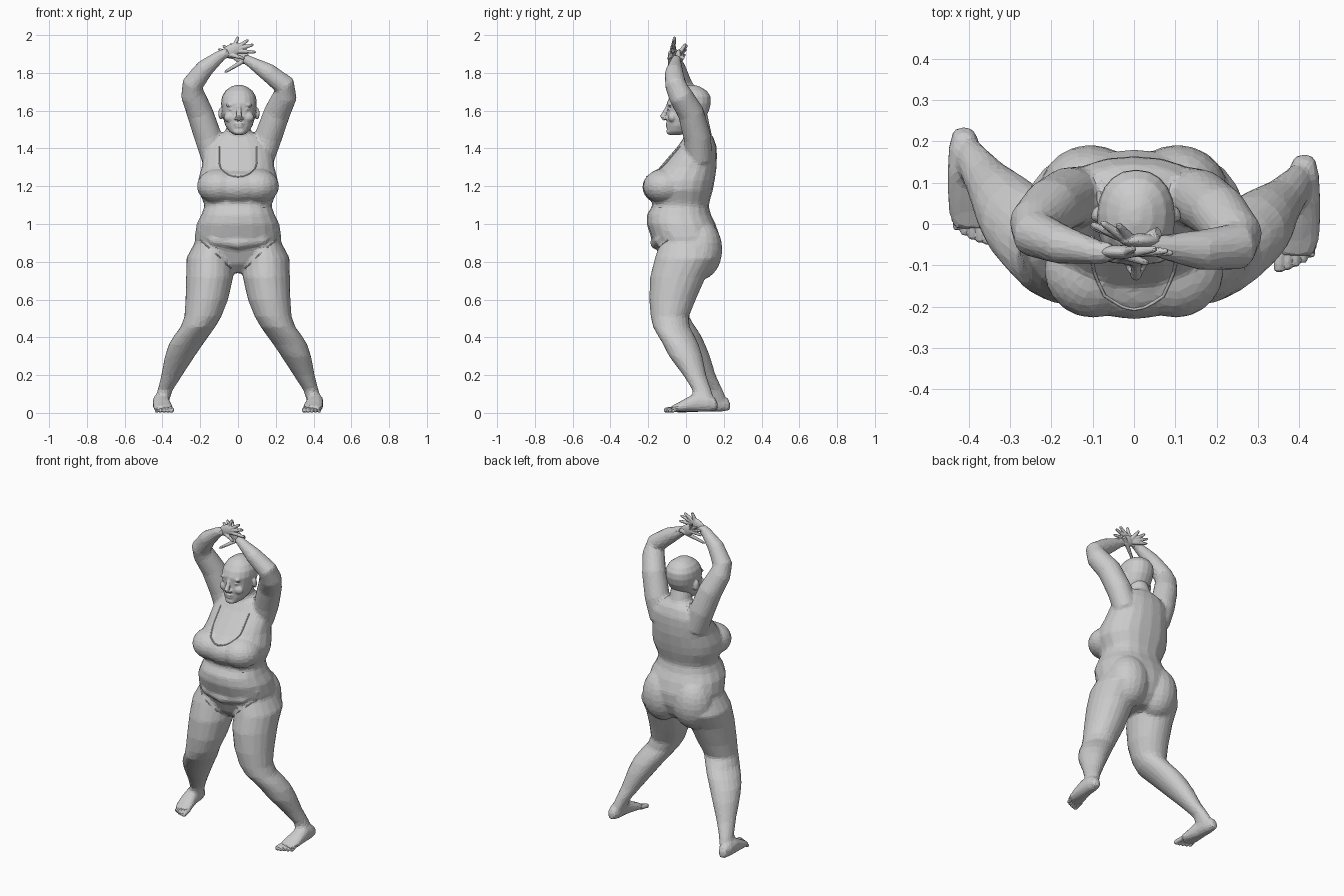
import bpy, bmesh, math
from mathutils import Vector, Matrix

SEG = 20


def loft(name, rings, power=2.0):
    """Closed skin over rings given as (centre, u axis, v axis)."""
    bm = bmesh.new()
    loops = []
    for c, u, v in rings:
        loop = []
        for i in range(SEG):
            a = 2 * math.pi * i / SEG
            ca, sa = math.cos(a), math.sin(a)
            p = math.copysign(abs(ca) ** (2 / power), ca)
            q = math.copysign(abs(sa) ** (2 / power), sa)
            loop.append(bm.verts.new(c + u * p + v * q))
        loops.append(loop)
    for a, b in zip(loops, loops[1:]):
        for i in range(SEG):
            j = (i + 1) % SEG
            bm.faces.new((a[i], a[j], b[j], b[i]))
    bm.faces.new(loops[0])
    bm.faces.new(loops[-1])
    return finish(name, bm)


def finish(name, bm):
    bmesh.ops.recalc_face_normals(bm, faces=bm.faces)
    me = bpy.data.meshes.new(name)
    bm.to_mesh(me)
    bm.free()
    ob = bpy.data.objects.new(name, me)
    bpy.context.collection.objects.link(ob)
    return ob


def stack(name, rows, power=2.0):
    """Horizontal rings: (z, centre x, half width, front y, back y)."""
    return loft(name, [(Vector((x, (f + b) / 2, z)), Vector((w, 0, 0)), Vector((0, (b - f) / 2, 0)))
                       for z, x, w, f, b in rows], power)


def tube(name, pts):
    """Round limb through (x, y, z, radius)."""
    ps = [Vector(p[:3]) for p in pts]
    u = (ps[1] - ps[0]).orthogonal()
    rings = []
    for i, p in enumerate(ps):
        t = (ps[min(i + 1, len(ps) - 1)] - ps[max(i - 1, 0)]).normalized()
        u = (u - t * u.dot(t)).normalized()
        rings.append((p, u * pts[i][3], t.cross(u) * pts[i][3]))
    return loft(name, rings)


def ball(name, loc, size, rot=(0, 0, 0)):
    bm = bmesh.new()
    bmesh.ops.create_uvsphere(bm, u_segments=20, v_segments=14, radius=1)
    m = Matrix.Translation(loc)
    for axis, a in zip("XYZ", rot):
        m = m @ Matrix.Rotation(a, 4, axis)
    bm.transform(m @ Matrix.Diagonal((*size, 1)))
    return finish(name, bm)


def fuse(name, parts, voxel, smooth, ratio):
    """Join parts into one skin, soften, then reduce to coarse facets."""
    bpy.ops.object.select_all(action='DESELECT')
    for p in parts:
        p.select_set(True)
    ob = parts[0]
    bpy.context.view_layer.objects.active = ob
    bpy.ops.object.join()
    ob.name = ob.data.name = name
    m = ob.modifiers.new("skin", 'REMESH')
    m.mode, m.voxel_size = 'VOXEL', voxel
    if smooth:
        m = ob.modifiers.new("soften", 'SMOOTH')
        m.factor, m.iterations = 0.5, smooth
    m = ob.modifiers.new("facets", 'DECIMATE')
    m.ratio = ratio
    for n in [m.name for m in ob.modifiers]:
        bpy.ops.object.modifier_apply(modifier=n)
    bpy.ops.object.shade_flat()
    return ob


# Torso, neck, bust, belly fold
body = [stack("torso", [
    (.74, 0, .06, -.07, .1), (.79, 0, .15, -.12, .15), (.86, 0, .225, -.15, .178),
    (.93, 0, .23, -.185, .18), (1.0, 0, .219, -.208, .157), (1.05, 0, .194, -.207, .132),
    (1.095, 0, .178, -.18, .12), (1.12, 0, .185, -.18, .125), (1.18, 0, .212, -.205, .142),
    (1.23, 0, .212, -.195, .152), (1.3, 0, .193, -.14, .162), (1.36, 0, .186, -.088, .164),
    (1.41, 0, .172, -.045, .162), (1.46, 0, .13, -.01, .145), (1.49, 0, .07, .01, .12)], 2.3),
    tube("neck", [(0, .07, 1.4, .08), (0, .055, 1.47, .068), (.005, .035, 1.56, .06)]),
    tube("belly_fold", [(-.2, -.08, .97, .02), (-.13, -.135, .915, .03), (0, -.155, .9, .035),
                        (.13, -.135, .915, .03), (.2, -.08, .97, .02)]),
    ball("bust_middle", (0, -.128, 1.195), (.16, .103, .088))]
for s in (-1, 1):
    body.append(ball("breast", (s * .1, -.112, 1.2), (.118, .116, .093)))
    body.append(ball("buttock", (s * .105, .075, .865), (.125, .117, .16)))

# Legs and feet: the two sides differ by how far back each foot is set
for s, k in ((1, 0), (-1, 1)):
    body.append(stack("leg", [
        (.92, s * .13, .09, -.13, .14), (.82, s * .148, .125, -.165, .165),
        (.72, s * .150, .125, -.19, .105), (.6, s * .165, .113, -.195, .052),
        (.51, s * .186, .098, -.187, .015), (.455, s * .212, .092, -.175, .02 + .03 * k),
        (.41, s * .245, .093, -.15 + .01 * k, .045 + .035 * k),
        (.36, s * .278, .09, -.12 + .02 * k, .068 + .035 * k),
        (.3, s * .308, .079, -.09 + .04 * k, .087 + .04 * k),
        (.2, s * .35, .056, -.015 + .05 * k, .107 + .05 * k),
        (.12, s * .386, .04, .035 + .06 * k, .135 + .06 * k),
        (.05, s * .408, .039, .03 + .065 * k, .155 + .065 * k)]))
    dy = .066 * k
    rows = [(.412, .168, .016, .032, .02), (.412, .155, .029, .042, .034), (.41, .115, .039, .05, .047),
            (.408, .055, .044, .053, .05), (.403, .005, .049, .04, .038), (.396, -.04, .053, .027, .025),
            (.39, -.077, .046, .018, .016)]
    body.append(loft("foot", [(Vector((s * x, y + dy, z + .003)), Vector((w, 0, 0)), Vector((0, 0, h)))
                              for x, y, w, z, h in rows], 2.2))

# Raised arms
body.append(tube("left_arm", [
    (-.12, .07, 1.34, .07), (-.158, .065, 1.46, .073), (-.202, .04, 1.59, .07),
    (-.24, .0, 1.685, .063), (-.24, -.025, 1.74, .057), (-.175, -.05, 1.825, .048),
    (-.09, -.068, 1.893, .03), (-.05, -.07, 1.912, .024)]))
body.append(tube("right_arm", [
    (.12, .07, 1.34, .07), (.16, .06, 1.46, .073), (.207, .025, 1.59, .07),
    (.249, -.03, 1.68, .064), (.247, -.055, 1.735, .057), (.16, -.063, 1.802, .049),
    (.07, -.055, 1.857, .03), (.03, -.048, 1.878, .024)]))
body = fuse("body", body, .0095, 5, .1)


def hem(name, pts, r):
    """Thin raised edge laid on the front of the body."""
    out = []
    for x, z in pts:
        hit, loc, n, _ = body.ray_cast(Vector((x, -1, z)), Vector((0, 1, 0)))
        if hit:
            out.append((*loc, r))
    if len(out) > 1:
        tube(name, out)


# Garment edges
arc = [math.radians(a) for a in range(180, 361, 15)]
hem("neckline", [(-.1, 1.41)] + [(.1 * math.cos(a), 1.33 + .08 * math.sin(a)) for a in arc] + [(.1, 1.41)], .004)
for s in (-1, 1):
    hem("brief_edge", [(s * .2, .915), (s * .16, .88), (s * .11, .835), (s * .06, .785), (s * .035, .765)], .004)

# Head and face
head = [stack("skull", [
    (1.472, .005, .025, -.088, -.03), (1.488, .005, .05, -.1, .03), (1.52, .005, .072, -.1, .07),
    (1.56, .005, .084, -.102, .1), (1.6, .005, .091, -.1, .122), (1.64, .005, .095, -.102, .132),
    (1.675, .005, .09, -.087, .13), (1.705, .005, .072, -.062, .11), (1.727, .005, .042, -.03, .075),
    (1.737, .005, .012, .0, .04)], 2.2),
    tube("nose", [(.005, -.09, 1.635, .01), (.005, -.106, 1.6, .012), (.005, -.124, 1.57, .015),
                  (.005, -.11, 1.552, .012)]),
    ball("upper_lip", (.005, -.099, 1.53), (.028, .009, .007)),
    ball("lower_lip", (.005, -.097, 1.516), (.024, .009, .008)),
    ball("chin", (.005, -.088, 1.49), (.03, .016, .018))]
for s in (-1, 1):
    head.append(ball("ear", (.005 + s * .096, .025, 1.585), (.012, .02, .032), (.15, 0, s * .4)))
    head.append(ball("nostril", (.005 + s * .014, -.106, 1.56), (.01, .012, .009)))
    head.append(ball("brow", (.005 + s * .038, -.085, 1.632), (.034, .011, .01), (0, s * .15, 0)))
    head.append(ball("eye", (.005 + s * .036, -.086, 1.607), (.018, .009, .009)))
    head.append(ball("cheek", (.005 + s * .045, -.072, 1.565), (.035, .024, .028)))
fuse("head", head, .0055, 3, .25)

# Hands: palm, four spread fingers and a thumb
hands = {
    "left_hand": ((-.035, -.068, 1.918), -.45, -.068, [
        (-.02, 1.935, 0, -.06, 1.992), (-.005, 1.935, .055, -.06, 1.975), (0, 1.927, .083, -.065, 1.95),
        (0, 1.915, .095, -.07, 1.91), (-.05, 1.9, .035, -.095, 1.875)]),
    "right_hand": ((.015, -.04, 1.885), .45, -.035, [
        (-.01, 1.905, -.04, .0, 1.955), (-.02, 1.905, -.08, .005, 1.945), (-.022, 1.897, -.105, .0, 1.925),
        (-.02, 1.885, -.105, -.005, 1.895), (.03, 1.865, -.07, -.09, 1.803)])}
for name, (palm, rot, y, fingers) in hands.items():
    parts = [ball("palm", palm, (.054, .017, .034), (0, rot, 0))]
    for x0, z0, x1, y1, z1 in fingers:
        a, b = Vector((x0, y, z0)), Vector((x1, y1, z1))
        parts.append(tube("finger", [(*a.lerp(b, t), r) for t, r in
                                     ((-.3, .013), (.2, .012), (.6, .0095), (.9, .008), (1, .004))]))
    fuse(name, parts, .0035, 1, .2)

# Toes, spread along the front of each foot
for name, s, dy in (("right_toes", 1, 0), ("left_toes", -1, .066)):
    parts = []
    for i in range(5):
        x, tip, r = .352 + .0195 * i, -.116 + .004 * i + .0012 * i * i, .0135 - .0012 * i
        parts.append(tube("toe", [(s * (x + .006), -.05 + dy, .022, r), (s * x, tip + .02 + dy, r + .004, r),
                                  (s * x, tip + .006 + dy, r, r), (s * x, tip + dy, r, r * .6)]))
    fuse(name, parts, .004, 0, .25)
